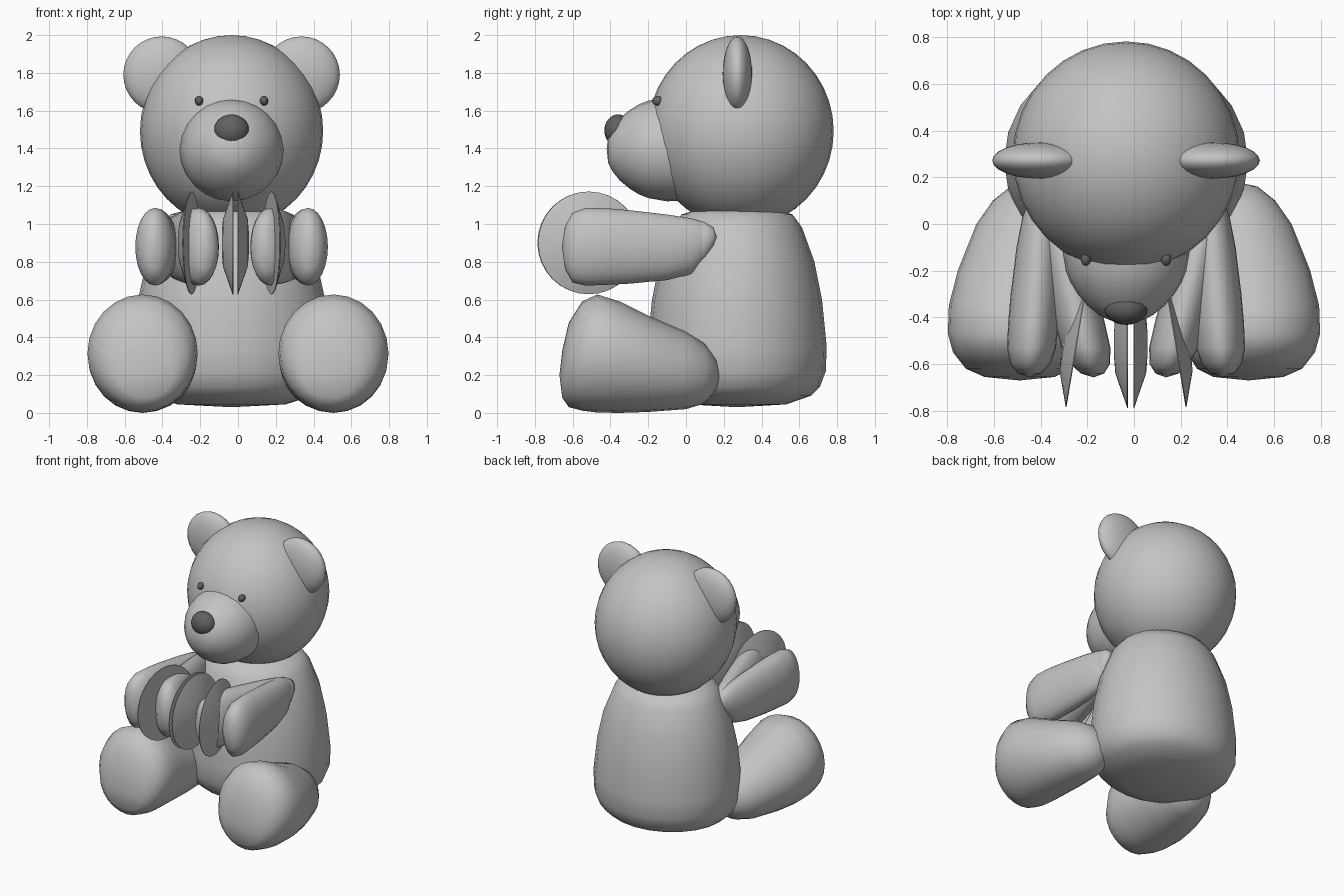
import bpy, bmesh, math
from mathutils import Vector

if "Cube" in bpy.data.objects:
    bpy.data.objects.remove(bpy.data.objects["Cube"])

AX = -0.034   # centre line of head and torso


def material(name, v):
    m = bpy.data.materials.new(name)
    m.diffuse_color = (v, v, v, 1)
    m.use_nodes = True
    m.node_tree.nodes["Principled BSDF"].inputs["Base Color"].default_value = m.diffuse_color
    return m


GREY = material("plush grey", 0.55)
DARK = material("dark grey", 0.12)


def finish(name, bm, mat, angle=60):
    bmesh.ops.recalc_face_normals(bm, faces=bm.faces[:])
    me = bpy.data.meshes.new(name)
    bm.to_mesh(me)
    bm.free()
    me.materials.append(mat)
    ob = bpy.data.objects.new(name, me)
    bpy.context.collection.objects.link(ob)
    bpy.ops.object.select_all(action='DESELECT')
    ob.select_set(True)
    bpy.context.view_layer.objects.active = ob
    bpy.ops.object.shade_smooth_by_angle(angle=math.radians(angle))
    return ob


def loft(name, rings, axis, mat, n=24, angle=60):
    """Elliptical rings (t, cu, ru, cv, rv) along 'y' or 'z'; first and last are poles."""
    bm = bmesh.new()

    def vert(u, v, t):
        return bm.verts.new((u, t, v) if axis == 'y' else (u, v, t))
    a = vert(rings[0][1], rings[0][3], rings[0][0])
    b = vert(rings[-1][1], rings[-1][3], rings[-1][0])
    loops = []
    for t, cu, ru, cv, rv in rings[1:-1]:
        loops.append([vert(cu + ru * math.cos(2 * math.pi * i / n),
                           cv + rv * math.sin(2 * math.pi * i / n), t) for i in range(n)])
    for i in range(n):
        j = (i + 1) % n
        bm.faces.new((a, loops[0][i], loops[0][j]))
        bm.faces.new((b, loops[-1][j], loops[-1][i]))
        for p, q in zip(loops, loops[1:]):
            bm.faces.new((p[i], q[i], q[j], p[j]))
    return finish(name, bm, mat, angle)


def ball(name, loc, size, mat, u=24, v=16):
    bm = bmesh.new()
    bmesh.ops.create_uvsphere(bm, u_segments=u, v_segments=v, radius=1)
    for w in bm.verts:
        w.co = Vector(loc) + Vector(w.co[k] * size[k] for k in range(3))
    return finish(name, bm, mat)


# torso: pear-shaped lathe (z, radius)
torso = [(0.03, 0), (0.045, .26), (0.09, .39), (.14, .44), (.22, .47), (.35, .475), (.6, .45),
         (.8, .41), (.98, .345), (1.05, .295), (1.08, .2), (1.085, 0)]
loft("torso", [(z, AX, r * 1.1, .27, r) for z, r in torso], 'z', GREY)

# head, snout, nose
ball("head", (AX, .29, 1.492), (.485, .492, .508), GREY, 32, 20)
snout = [(-.42, 0), (-.412, .07), (-.39, .115), (-.35, .165), (-.3, .207),
         (-.25, .238), (-.2, .258), (-.1, .275), (0, .27), (.05, 0)]
loft("snout", [(y, AX, r, 1.395, r) for y, r in snout], 'y', GREY)
ball("nose", (AX, -.36, 1.495), (.093, .072, .085), DARK)

# legs: (y, centre x, half width, z low, z high)
LEG = [(-.67, .49, 0, .2, .2), (-.655, .49, .15, .08, .33), (-.62, .495, .225, .03, .48),
       (-.55, .5, .275, .012, .59), (-.47, .505, .292, .002, .627), (-.35, .505, .288, .0, .59),
       (-.2, .49, .265, .005, .515), (0, .46, .215, .02, .43), (.1, .445, .16, .05, .365),
       (.16, .44, .09, .12, .285), (.18, .44, 0, .2, .2)]
# arms: (y, half width, z low, z high)
ARM = [(-.657, 0, .88, .88), (-.64, .05, .76, .99), (-.6, .085, .69, 1.06), (-.53, .105, .674, 1.085),
       (-.42, .108, .678, 1.083), (-.3, .106, .684, 1.073), (-.1, .096, .703, 1.05),
       (.03, .08, .735, 1.03), (.1, .06, .81, 1.01), (.145, .035, .88, .98), (.162, 0, .93, .93)]


def arm(name, s, axis, hand, shoulder):
    rings = []
    for y, r, lo, hi in ARM:
        k = (y + .6) / .75
        x = axis + s * (hand + (shoulder - hand) * k)
        rings.append((y, x, r, (lo + hi) / 2, (hi - lo) / 2))
    loft(name, rings, 'y', GREY)


def cymbal(name, loc, direction):
    prof = [(0, 0), (0, .272), (.004, .272), (.055, .125), (.06, .06), (.06, 0)]
    ob = loft(name, [(z, 0, r, 0, r) for z, r in prof], 'z', GREY, 32, 18)
    ob.location = loc
    ob.rotation_euler = Vector(direction).to_track_quat('Z', 'Y').to_euler()


for s, side in ((-1, "left"), (1, "right")):
    ball("ear_" + side, (AX + s * .37, .272, 1.79), (.203, .078, .203), GREY)
    ball("eye_" + side, (AX + s * .172, -.15, 1.652), (.022, .03, .025), DARK, 12, 8)
    loft("leg_" + side, [(y, s * x, r, (lo + hi) / 2, (hi - lo) / 2)
                         for y, x, r, lo, hi in LEG], 'y', GREY)
    # both arm poses: open and clapping, each with its cymbal
    arm("open_arm_" + side, s, AX, .41, .355)
    arm("clapping_arm_" + side, s, -.018, .17, .36)
    cymbal("open_cymbal_" + side, (AX + s * .21, -.515, .9), (s * .986, .165, 0))
    cymbal("clapping_cymbal_" + side, (-.014 + s * .011, -.515, .9), (s, 0, 0))
